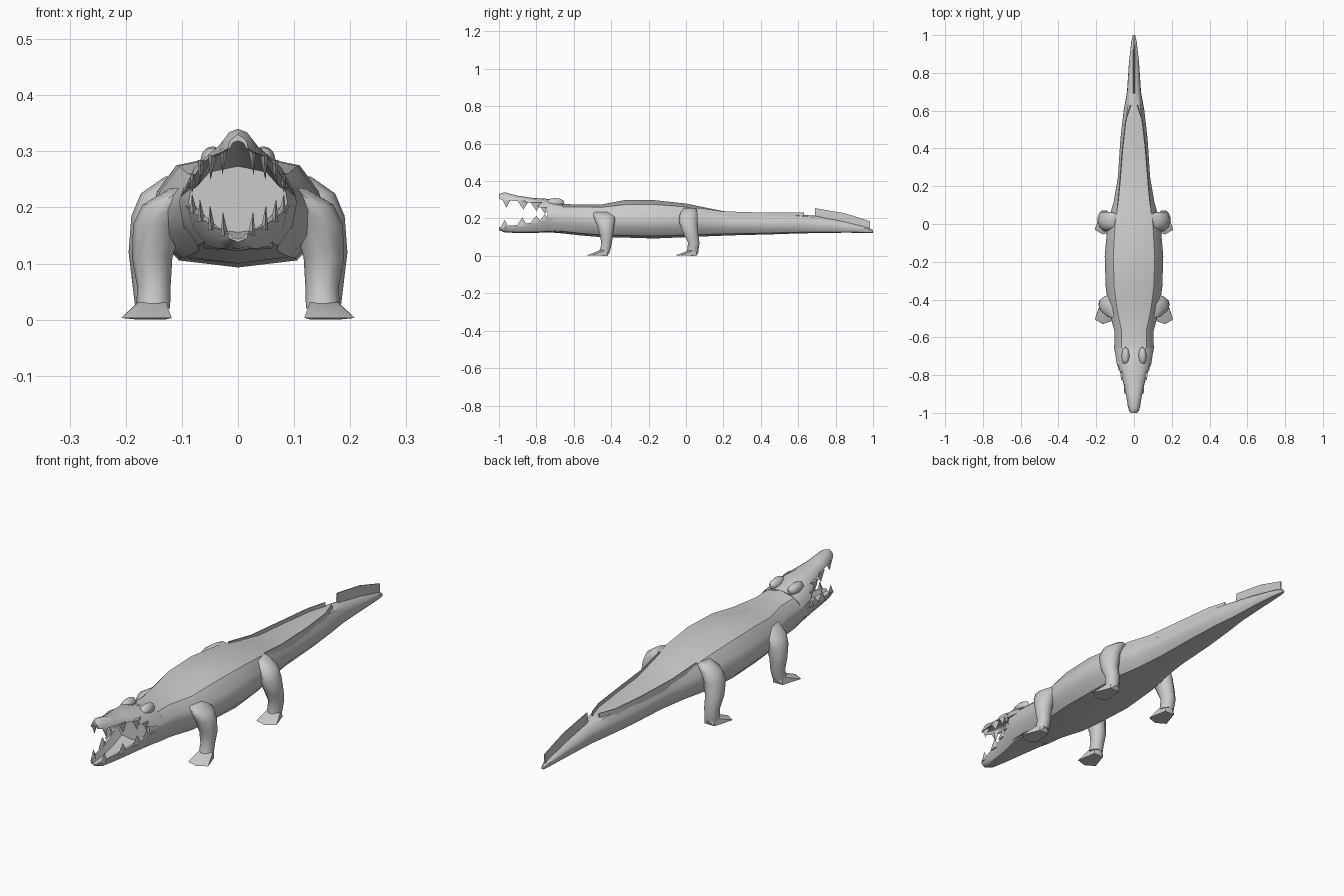
import bpy, bmesh, math
from mathutils import Vector, Matrix

if "Cube" in bpy.data.objects:
    bpy.data.objects.remove(bpy.data.objects["Cube"])

grey = bpy.data.materials.new("grey_hide")
grey.diffuse_color = (0.6, 0.6, 0.6, 1)
grey.use_nodes = True
grey.node_tree.nodes["Principled BSDF"].inputs["Base Color"].default_value = grey.diffuse_color


def finish(name, bm, angle=38, mirror=False):
    """Turn a bmesh into a named, shaded object, optionally mirrored left/right."""
    if mirror:
        geom = bmesh.ops.duplicate(bm, geom=bm.verts[:] + bm.edges[:] + bm.faces[:])["geom"]
        for v in geom:
            if isinstance(v, bmesh.types.BMVert):
                v.co.x *= -1
    bmesh.ops.recalc_face_normals(bm, faces=bm.faces[:])
    me = bpy.data.meshes.new(name)
    bm.to_mesh(me)
    bm.free()
    me.materials.append(grey)
    ob = bpy.data.objects.new(name, me)
    bpy.context.collection.objects.link(ob)
    bpy.ops.object.select_all(action='DESELECT')
    ob.select_set(True)
    bpy.context.view_layer.objects.active = ob
    bpy.ops.object.shade_smooth_by_angle(angle=math.radians(angle))
    return ob


def loft(rings, caps=True):
    """Skin a list of equal-length point rings."""
    bm = bmesh.new()
    vs = [[bm.verts.new(p) for p in r] for r in rings]
    n = len(vs[0])
    for a, b in zip(vs, vs[1:]):
        for i in range(n):
            j = (i + 1) % n
            bm.faces.new((a[i], a[j], b[j], b[i]))
    if caps:
        bm.faces.new(vs[0])
        bm.faces.new(vs[-1])
    return bm


def symmetric(half, y):
    """Full ring from a half section running from the top centre to the bottom centre."""
    pts = half + [(-x, z) for x, z in half[-2:0:-1]]
    return [(x, y, z) for x, z in pts]


# Trunk and tail: y, half width, top z, back-edge x, back-edge z, flank z, belly z
trunk = [
    (-.74, .088, .295, .05, .288, .21, .127), (-.66, .105, .278, .065, .262, .21, .12),
    (-.57, .103, .274, .065, .262, .20, .11), (-.45, .135, .275, .09, .26, .19, .10),
    (-.33, .15, .298, .105, .274, .19, .098), (-.17, .155, .298, .11, .275, .19, .093),
    (0, .14, .28, .10, .262, .19, .10), (.12, .107, .255, .082, .24, .18, .105),
    (.25, .085, .23, .07, .22, .175, .11), (.45, .072, .222, .056, .215, .17, .115),
    (.6, .055, .22, .036, .214, .17, .12), (.7, .037, .215, .02, .205, .165, .122),
    (.85, .027, .185, .012, .178, .155, .124), (.97, .014, .155, .006, .15, .14, .123),
    (1.0, .006, .138, .003, .136, .13, .123)]
rings = []
for y, w, top, rx, rz, mid, bot in trunk:
    k = mid - bot
    rings.append(symmetric([(0, top), (rx, rz), (w * .93, mid + (rz - mid) * .45), (w, mid),
                            (w * .93, mid - k * .45), (w * .68, bot + k * .13), (0, bot)], y))
finish("body", loft(rings), 32)

# Upper jaw: y, half width, top z, lip z
upper = [(-1.0, .018, .33, .305), (-.97, .032, .34, .297), (-.90, .043, .322, .293),
         (-.82, .06, .31, .282), (-.74, .092, .305, .235), (-.66, .103, .278, .22)]
finish("upper_jaw", loft([symmetric(
    [(0, t), (w * .5, t - .006), (w * .85, (t + e) / 2), (w, e), (w * .82, e),
     (w * .55, e + (t - e) * .4), (0, e + (t - e) * .55)], y) for y, w, t, e in upper]))

# Lower jaw: y, half width, bottom z, lip z
lower = [(-1.0, .018, .138, .153), (-.97, .03, .126, .16), (-.90, .043, .122, .165),
         (-.82, .062, .122, .178), (-.74, .09, .126, .20), (-.66, .10, .122, .21)]
finish("lower_jaw", loft([symmetric(
    [(0, e - (e - b) * .6), (w * .55, e - (e - b) * .5), (w * .82, e), (w, e),
     (w * .88, (b + e) / 2), (w * .6, b + .005), (0, b)], y) for y, w, b, e in lower]))

# Teeth: x, y, base z, tip z, half length
bm = bmesh.new()
for x, y, zb, zt, h in [(.026, -.96, .305, .258, .024), (.047, -.87, .293, .248, .03),
                        (.066, -.80, .285, .24, .03), (.08, -.755, .26, .225, .022),
                        (.025, -.97, .15, .193, .022), (.048, -.875, .16, .205, .03),
                        (.066, -.80, .175, .215, .032), (.08, -.755, .19, .225, .022)]:
    base = [bm.verts.new(p) for p in ((x - .008, y, zb), (x, y - h, zb), (x + .006, y, zb), (x, y + h, zb))]
    tip = bm.verts.new((x + .002, y, zt))
    bm.faces.new(base)
    for i in range(4):
        bm.faces.new((base[i], base[(i + 1) % 4], tip))
finish("teeth", bm, 20, True)

# Brow bumps over the eyes
bm = bmesh.new()
bmesh.ops.create_uvsphere(bm, u_segments=8, v_segments=6, radius=1,
                          matrix=Matrix.Translation((.045, -.70, .285)) @ Matrix.Diagonal((.022, .05, .024, 1)))
finish("brows", bm, 50, True)


# Legs: rings of x, y, z, x radius, y radius
def leg(name, sections, foot):
    rings = [[(x + rx * math.cos(a), y + ry * math.sin(a), z)
              for a in [math.tau * i / 10 for i in range(10)]] for x, y, z, rx, ry in sections]
    finish(name + "_legs", loft(rings), 50, True)
    bm = bmesh.new()
    for p in foot:
        bm.verts.new(p)
    bmesh.ops.convex_hull(bm, input=bm.verts[:])
    finish(name + "_feet", bm, 40, True)


def foot(y):
    """Splayed wedge foot with its heel near y."""
    return [(.118, y - .095, .003), (.165, y - .11, .003), (.208, y - .085, .003),
            (.178, y, 0), (.13, y, 0), (.155, y + .012, .02),
            (.128, y - .04, .03), (.178, y - .04, .03), (.13, y, .035), (.175, y, .035)]


leg("front", [(.09, -.44, .235, .03, .06), (.125, -.435, .205, .045, .06), (.143, -.43, .17, .044, .05),
              (.153, -.425, .11, .036, .036), (.15, -.425, .06, .03, .029), (.151, -.437, .02, .03, .03)],
    foot(-.42))
leg("hind", [(.10, .02, .255, .03, .035), (.13, .015, .225, .043, .05), (.147, .012, .185, .043, .053),
             (.158, .025, .12, .037, .042), (.157, .042, .07, .032, .032), (.153, .035, .02, .03, .032)],
    foot(.055))

# Twin crests along the tail root: y, x, bottom z, top z
crest = [(.06, .09, .235, .258), (.2, .076, .205, .238), (.4, .06, .205, .232),
         (.55, .043, .205, .231), (.63, .017, .205, .233)]
finish("tail_crests", loft([[(x - .003, y, b), (x + .004, y, b), (x + .001, y, t), (x - .003, y, t)]
                            for y, x, b, t in crest]), 30, True)

# Single fin on the tail tip: y, bottom z, top z
fin = [(.69, .20, .255), (.85, .175, .228), (.985, .14, .185)]
finish("tail_fin", loft([[(-.012 * (1.3 - y), y, b), (.012 * (1.3 - y), y, b), (.002, y, t), (-.002, y, t)]
                         for y, b, t in fin]), 30)
